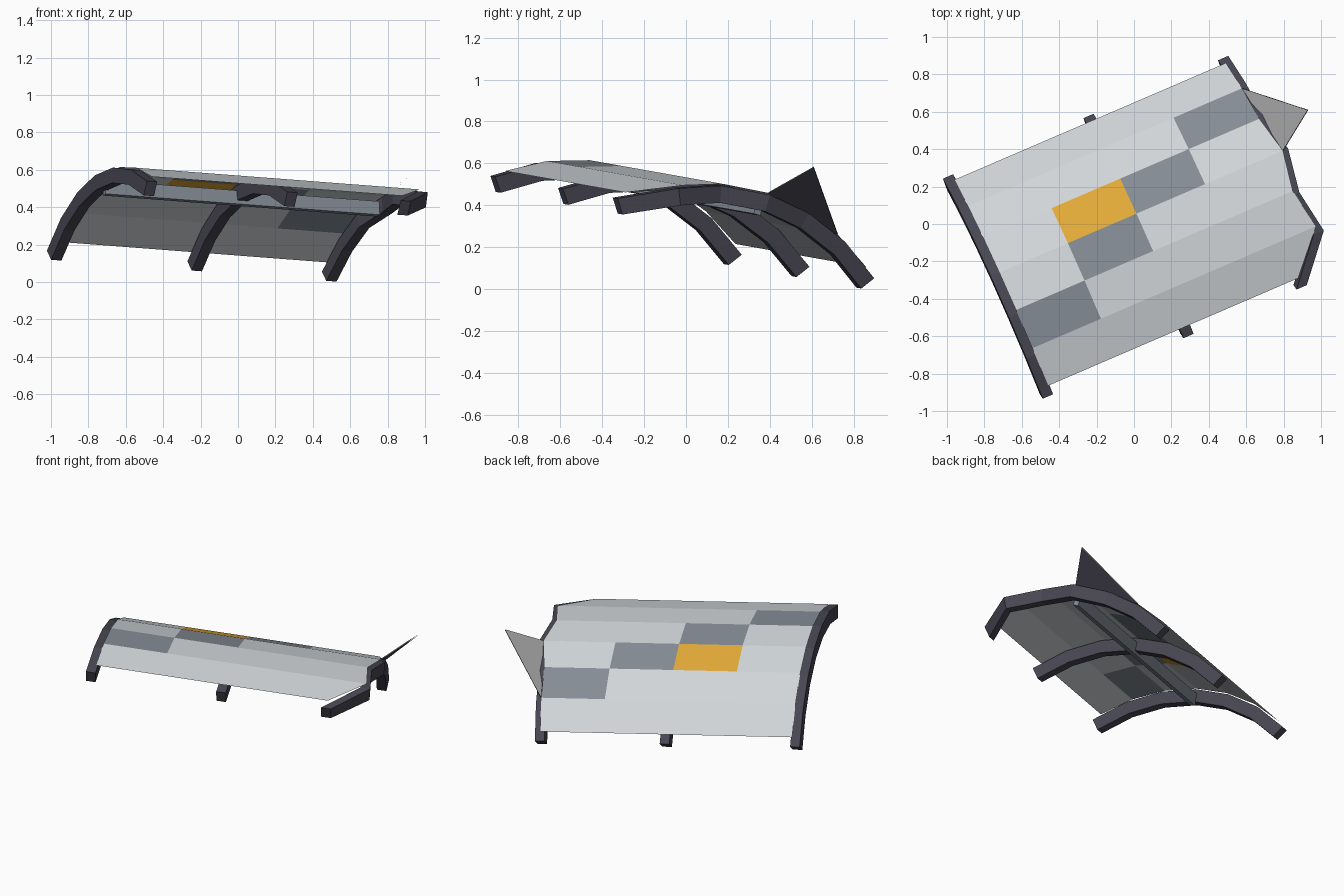
import bpy, bmesh
from math import sin, cos, radians
from mathutils import Matrix, Vector

cube = bpy.data.objects.get("Cube")
if cube:
    bpy.data.objects.remove(cube)


def material(name, *srgb):
    lin = [((c / 255 + 0.055) / 1.055) ** 2.4 for c in srgb] + [1]
    m = bpy.data.materials.new(name)
    m.use_nodes = True
    m.diffuse_color = lin
    m.node_tree.nodes["Principled BSDF"].inputs["Base Color"].default_value = lin
    return m


SKIN = material("pale_metal", 208, 213, 216)
SLATE = material("slate_blue", 132, 140, 149)
ORANGE = material("amber", 226, 170, 56)
GREY = material("torn_grey", 180, 180, 180)
DARK = material("dark_frame", 72, 70, 82)

# Tilted frame of the wreck piece: length, back and outward axes at the crown
along = Vector((0.916, 0.394, -0.07)).normalized()
back = Vector((-0.381, 0.882, -0.278))
out = along.cross(back).normalized()
back = out.cross(along)
FRAME = Matrix((along, back, out)).transposed().to_4x4()
FRAME.translation = (-0.72, -0.26, 0.575)

RADIUS, LENGTH, ROWS, COLS = 1.12, 1.6, 6, 4
TEAR = (-0.14, 0.055, 0.015, 0.055, 0.012, 0, -0.015)  # ragged right edge


def arc(u, angle, r):
    a = radians(angle)
    return FRAME @ Vector((u, r * sin(a), r * cos(a) - RADIUS))


def finish(name, bm, *mats):
    mesh = bpy.data.meshes.new(name)
    bm.to_mesh(mesh)
    bm.free()
    for m in mats:
        mesh.materials.append(m)
    obj = bpy.data.objects.new(name, mesh)
    bpy.context.collection.objects.link(obj)


# Curved skin panel with painted cells
bm = bmesh.new()
grid = [[bm.verts.new(arc(LENGTH * c / COLS + (TEAR[r] if c == COLS else 0),
                          (r - 3) * 11.4, RADIUS))
         for c in range(COLS + 1)] for r in range(ROWS + 1)]
paint = {(1, 0): 1, (2, 1): 1, (3, 2): 1, (4, 3): 1, (3, 1): 2}
for r in range(ROWS):
    for c in range(COLS):
        f = bm.faces.new((grid[r][c], grid[r][c + 1], grid[r + 1][c + 1], grid[r + 1][c]))
        f.material_index = paint.get((r, c), 0)
finish("skin_panel", bm, SKIN, SLATE, ORANGE)


# Arched ribs below the skin
def rib(name, u, bend):
    bm = bmesh.new()
    loops = []
    for r in range(ROWS + 1):
        loops.append([bm.verts.new(arc(u + bend[r] + du, (r - 3) * 12.4, rad))
                      for du, rad in ((-0.03, 1.03), (0.03, 1.03), (0.03, 1.112), (-0.03, 1.112))])
    for a, b in zip(loops, loops[1:]):
        for i in range(4):
            k = (i + 1) % 4
            bm.faces.new((a[i], a[k], b[k], b[i]))
    bm.faces.new(loops[0])
    bm.faces.new(loops[-1])
    bmesh.ops.recalc_face_normals(bm, faces=bm.faces)
    finish(name, bm, DARK)


straight = [0] * (ROWS + 1)
rib("right_rib", -0.02, straight)
rib("middle_rib", LENGTH / 2, straight)
rib("left_rib", LENGTH, TEAR)

# Straight stringer running under the crown
bm = bmesh.new()
bmesh.ops.create_cube(bm, size=1, matrix=FRAME @ Matrix.Translation((LENGTH / 2, 0, -0.075))
                      @ Matrix.Diagonal((LENGTH, 0.035, 0.075, 1)))
finish("stringer", bm, SLATE)

# Torn flap peeled up from the edge: pale outside, dark inside
bm = bmesh.new()
corners = [arc(LENGTH + TEAR[5], 22.8, RADIUS), arc(LENGTH + TEAR[3], 0, RADIUS),
           Vector((0.93, 0.61, 0.582))]
normal = (corners[1] - corners[0]).cross(corners[2] - corners[0]).normalized()
if normal.z < 0:
    normal.negate()
top = bm.faces.new([bm.verts.new(p + normal * 0.003) for p in corners])
under = bm.faces.new([bm.verts.new(p - normal * 0.003) for p in corners])
under.material_index = 1
bm.normal_update()
if top.normal.z < 0:
    top.normal_flip()
if under.normal.z > 0:
    under.normal_flip()
finish("torn_flap", bm, GREY, DARK)
